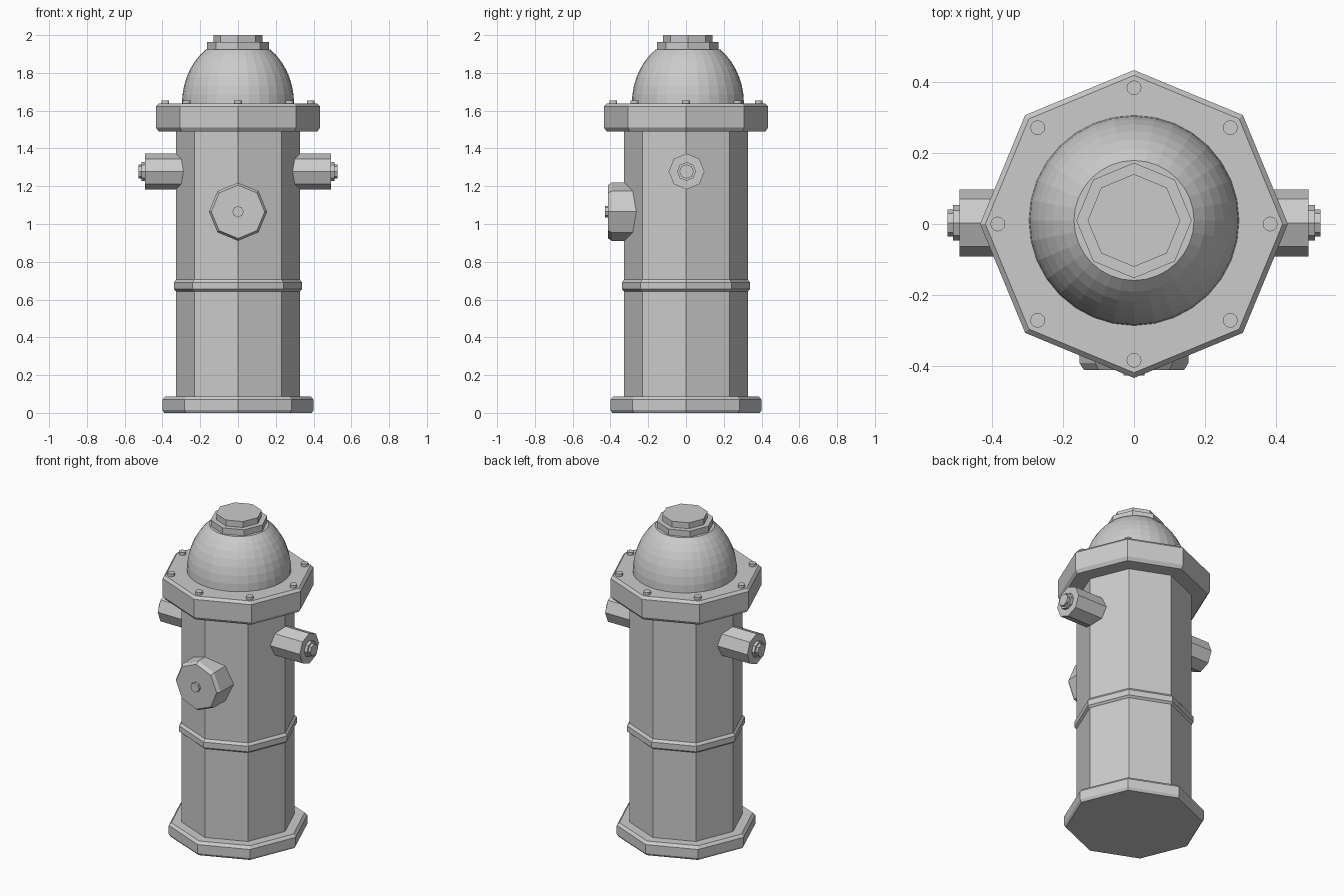
import bpy
from math import sin, cos, pi, radians
from mathutils import Matrix

if "Cube" in bpy.data.objects:
    bpy.data.objects.remove(bpy.data.objects["Cube"])


def lathe(name, profile, sides, origin=(0, 0, 0), turn=None):
    """Closed solid from (radius, height) pairs; a corner always lies on local x."""
    verts, faces = [], []
    for r, h in profile:
        verts += [(r * cos(2 * pi * i / sides), r * sin(2 * pi * i / sides), h)
                  for i in range(sides)]
    for k in range(len(profile) - 1):
        for i in range(sides):
            a, b = k * sides + i, k * sides + (i + 1) % sides
            faces.append((a, b, b + sides, a + sides))
    last = (len(profile) - 1) * sides
    faces.append(tuple(reversed(range(sides))))
    faces.append(tuple(range(last, last + sides)))
    mesh = bpy.data.meshes.new(name)
    mesh.from_pydata(verts, [], faces)
    if turn:
        mesh.transform(turn)
    obj = bpy.data.objects.new(name, mesh)
    obj.location = origin
    bpy.context.collection.objects.link(obj)
    return obj


# Base plate, barrel and middle band
lathe("base_plate", [(0.39, 0), (0.40, 0.015), (0.40, 0.07), (0.385, 0.087)], 8)
lathe("barrel", [(0.327, 0.05), (0.327, 1.53)], 8)
lathe("middle_band", [(0.325, 0.642), (0.34, 0.655), (0.34, 0.69), (0.325, 0.708)], 8)

# Upper flange with a ring of bolts
lathe("upper_flange", [(0.42, 1.49), (0.435, 1.51), (0.435, 1.622), (0.42, 1.638)], 8)
for i in range(8):
    a = i * pi / 4
    lathe(f"flange_bolt_{i + 1}", [(0.021, 1.62), (0.021, 1.655)], 12,
          (0.385 * cos(a), 0.385 * sin(a), 0))

# Bonnet dome, slightly behind the axis
dome = []
for k in range(8):
    t = radians(55.2) * k / 7
    dome.append((0.297 * cos(t), 1.636 + 0.352 * sin(t)))
lathe("bonnet", dome, 32, (0, 0.01, 0))

# Operating nut on top
lathe("top_collar", [(0.163, 1.91), (0.163, 1.963)], 8, (0, 0.01, 0))
lathe("top_nut", [(0.131, 1.95), (0.131, 2.0)], 8, (0, 0.01, 0))

# Side outlets, one on each side
for side, sign in (("right", 1), ("left", -1)):
    turn = Matrix.Rotation(sign * pi / 2, 4, 'Y')
    pos = (0, 0.003, 1.278)
    lathe(f"{side}_outlet", [(0.095, 0.2), (0.095, 0.445), (0.095, 0.493)], 8, pos, turn)
    lathe(f"{side}_outlet_collar", [(0.05, 0.48), (0.05, 0.511)], 8, pos, turn)
    lathe(f"{side}_outlet_nut", [(0.038, 0.5), (0.038, 0.527)], 8, pos, turn)

# Large front outlet with bevelled cap and nut
front = Matrix.Rotation(pi / 2, 4, 'X')
lathe("front_outlet", [(0.154, 0.2), (0.154, 0.393), (0.141, 0.413)], 8, (0, 0, 1.065), front)
lathe("front_outlet_nut", [(0.03, 0.4), (0.03, 0.428)], 8, (0, 0, 1.065), front)
